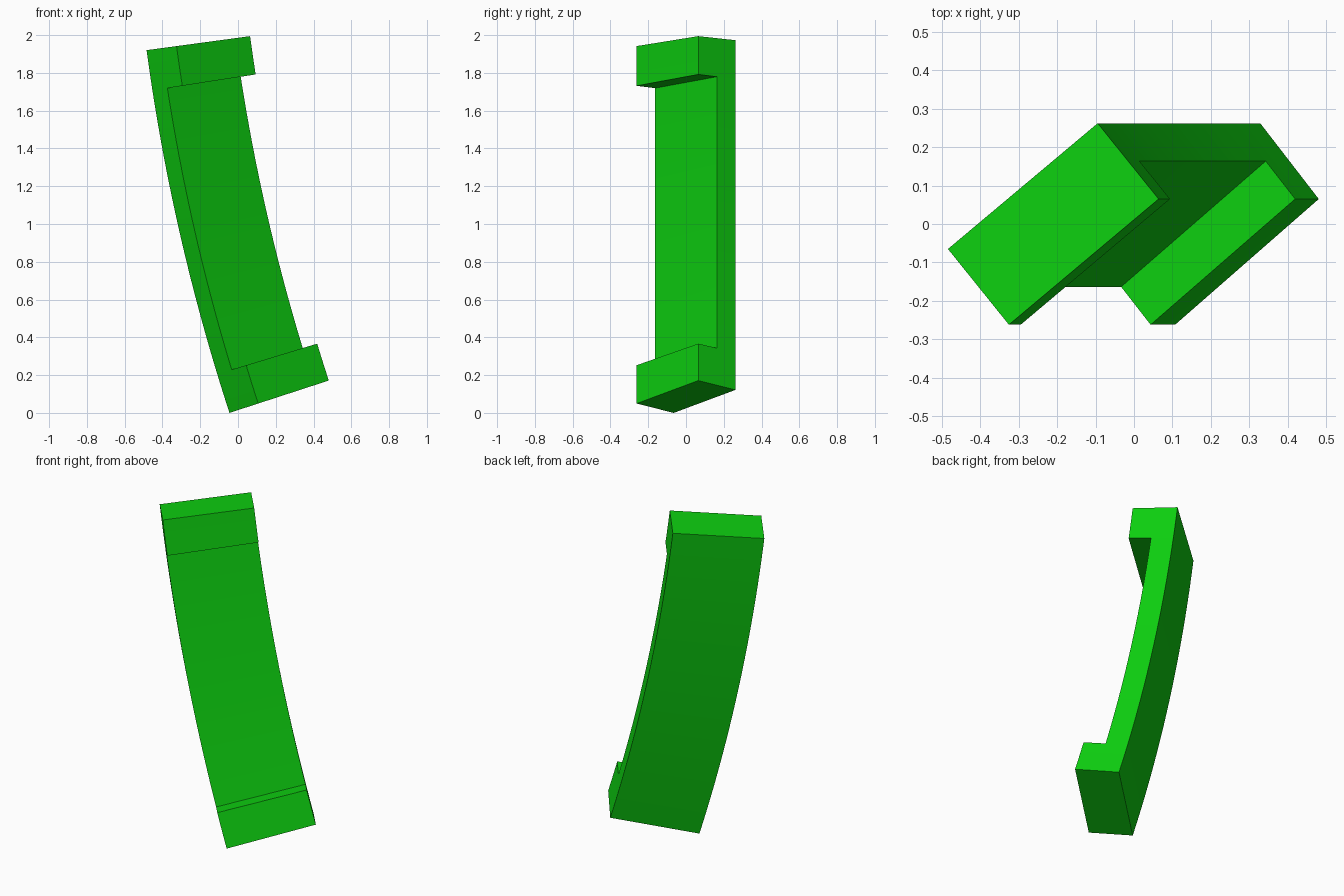
import bpy, bmesh
from math import sin, cos, radians
from mathutils import Vector

cube = bpy.data.objects.get("Cube")
if cube:
    bpy.data.objects.remove(cube, do_unlink=True)

# One green for the whole handle
green = bpy.data.materials.new("bright_green")
green.diffuse_color = (0.004, 0.62, 0.005, 1)
green.use_nodes = True
green.node_tree.nodes["Principled BSDF"].inputs["Base Color"].default_value = green.diffuse_color

# The cross-section is a slanted rectangle, swept on an arc about a far pivot
RADIUS = 10.93
TOP, BOTTOM = radians(7.70), radians(18.04)
BLOCK = radians(1.13)                  # arc taken by each end block
CORNER = Vector((0, -0.065))           # (towards pivot, y)
DEPTH = Vector((0.160, -0.197))        # back to front of the section
WIDTH = Vector((0.393, 0.327))         # across the section
PIVOT = Vector((-0.484 + RADIUS * cos(TOP), 0, 1.925 + RADIUS * sin(TOP)))


def bend(p):
    """Map (depth, width, angle) to its place on the arc."""
    s = CORNER + DEPTH * p.x + WIDTH * p.y
    r = RADIUS - s.x
    return Vector((PIVOT.x - r * cos(p.z), s.y, PIVOT.z - r * sin(p.z)))


def steps(a, b, n):
    return [a + (b - a) * i / n for i in range(n)]


angles = (steps(TOP, TOP + BLOCK, 3) + steps(TOP + BLOCK, BOTTOM - BLOCK, 22)
          + steps(BOTTOM - BLOCK, BOTTOM, 3) + [BOTTOM])

# Flat C-shaped sheet: full-length bar, with a block in front at each end
bm = bmesh.new()
for i, (a, b) in enumerate(zip(angles, angles[1:])):
    is_block = i < 3 or i >= len(angles) - 4
    for d in ((0, 0.5), (0.5, 1)) if is_block else ((0, 0.5),):
        corners = ((d[0], a), (d[1], a), (d[1], b), (d[0], b))
        bm.faces.new([bm.verts.new((x, 0, z)) for x, z in corners])
bmesh.ops.remove_doubles(bm, verts=bm.verts[:], dist=0.0001)

# Give the sheet its width, then bend everything onto the arc
new = bmesh.ops.extrude_face_region(bm, geom=bm.faces[:])["geom"]
for v in new:
    if isinstance(v, bmesh.types.BMVert):
        v.co.y = 1
for v in bm.verts:
    v.co = bend(v.co)
low = min(v.co.z for v in bm.verts)
for v in bm.verts:
    v.co.z -= low
bmesh.ops.recalc_face_normals(bm, faces=bm.faces[:])

mesh = bpy.data.meshes.new("curved_handle")
bm.to_mesh(mesh)
bm.free()
mesh.materials.append(green)
handle = bpy.data.objects.new("curved_handle", mesh)
bpy.context.collection.objects.link(handle)
